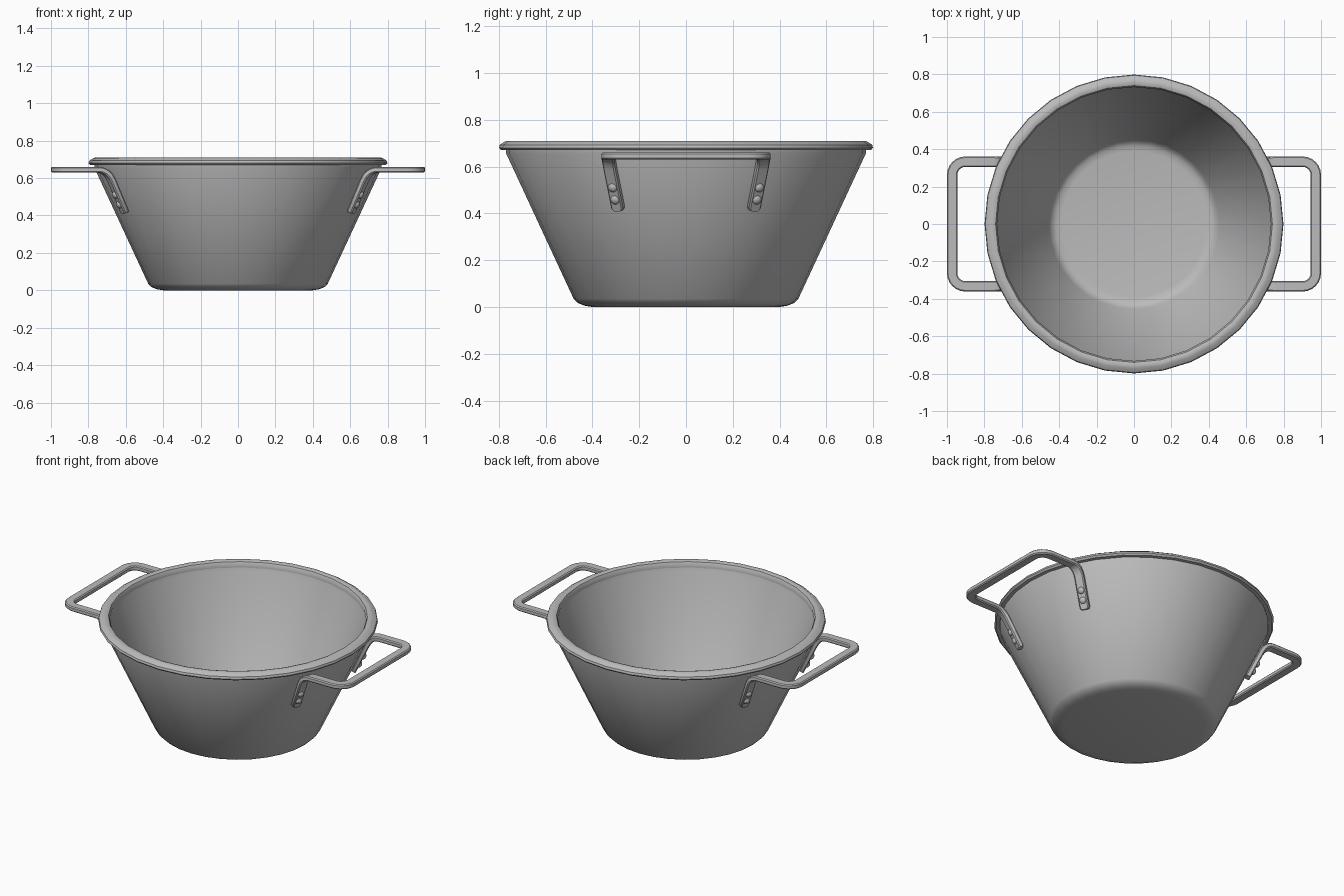
import bpy, bmesh, math
from mathutils import Vector, Matrix

cube = bpy.data.objects.get("Cube")
if cube:
    bpy.data.objects.remove(cube, do_unlink=True)

steel = bpy.data.materials.new("brushed_grey_metal")
steel.use_nodes = True
GREY = (0.5, 0.5, 0.5, 1)
steel.diffuse_color = GREY
steel.node_tree.nodes["Principled BSDF"].inputs["Base Color"].default_value = GREY

SLOPE = 0.464                    # wall radius gained per unit of height
LEG_ANGLE = math.radians(25.5)   # where the handle legs sit around the bowl


def finish(bm, name, angle=35):
    bmesh.ops.recalc_face_normals(bm, faces=bm.faces)
    mesh = bpy.data.meshes.new(name)
    bm.to_mesh(mesh)
    bm.free()
    mesh.materials.append(steel)
    obj = bpy.data.objects.new(name, mesh)
    bpy.context.collection.objects.link(obj)
    bpy.ops.object.select_all(action='DESELECT')
    obj.select_set(True)
    bpy.context.view_layer.objects.active = obj
    bpy.ops.object.shade_smooth_by_angle(angle=math.radians(angle))
    return obj


def lathe(name, profile, closed=False, steps=32):
    bm = bmesh.new()
    verts = [bm.verts.new((r, 0, z)) for r, z in profile]
    edges = [bm.edges.new(pair) for pair in zip(verts, verts[1:])]
    if closed:
        edges.append(bm.edges.new((verts[-1], verts[0])))
    bmesh.ops.spin(bm, geom=verts + edges, cent=(0, 0, 0), axis=(0, 0, 1),
                   angle=math.tau, steps=steps)
    bmesh.ops.remove_doubles(bm, verts=bm.verts, dist=1e-4)
    return finish(bm, name)


def on_wall(z, lift, side=1):
    """Point lifted off the sloping wall at a handle leg, and the wall normal."""
    r = 0.48 + (z - 0.035) * SLOPE
    c, s = math.cos(LEG_ANGLE), math.sin(LEG_ANGLE) * side
    normal = Vector((c, s, -SLOPE)).normalized()
    return Vector((r * c, r * s, z)) + normal * lift, normal


# Bowl: outer wall, turned edge and inner wall
lathe("bowl", [(0, 0), (0.40, 0), (0.435, 0.006), (0.462, 0.017), (0.48, 0.035),
               (0.768, 0.655), (0.768, 0.685), (0.735, 0.685), (0.728, 0.655),
               (0.455, 0.06), (0.44, 0.038), (0.42, 0.026), (0.39, 0.021), (0, 0.021)])

# Rolled rim
lathe("rim", [(0.765, 0.67), (0.79, 0.67), (0.799, 0.68), (0.795, 0.693),
              (0.772, 0.708), (0.755, 0.71), (0.74, 0.705), (0.732, 0.69),
              (0.732, 0.67)], closed=True)


# Handle: flat bar swept around a loop, with both legs folded down the wall
def handle(name, turn):
    up = Vector((0, 0, 1))
    half = []
    for i in range(7):
        a = math.radians(15 * i)
        half.append((Vector((0.902 + 0.07 * math.cos(a),
                             0.263 + 0.07 * math.sin(a), 0.645)), up))
    leg_top, wall_normal = on_wall(0.595, 0.012)
    start = Vector((0.755, 0.333, 0.645))
    corner = Vector((0.703, 0.333, 0.645))
    for i in range(6):
        t = i / 5
        p = start * (1 - t) ** 2 + corner * 2 * t * (1 - t) + leg_top * t * t
        half.append((p, up.lerp(-wall_normal, t).normalized()))
    half.append((on_wall(0.43, 0.012)[0], -wall_normal))
    half.append((on_wall(0.42, 0.012)[0], -wall_normal))

    flip = Vector((1, -1, 1))
    path = [(p * flip, n * flip) for p, n in reversed(half)] + half
    bm = bmesh.new()
    rings = []
    last = len(path) - 1
    for i, (p, n) in enumerate(path):
        tangent = (path[min(i + 1, last)][0] - path[max(i - 1, 0)][0]).normalized()
        across = tangent.cross(n).normalized()
        normal = across.cross(tangent)
        w = 0.021 if i in (0, last) else 0.028
        h, c = 0.015, 0.006
        section = [(w, h - c), (w - c, h), (c - w, h), (-w, h - c),
                   (-w, c - h), (c - w, -h), (w - c, -h), (w, c - h)]
        rings.append([bm.verts.new(p + across * u + normal * v) for u, v in section])
    for a, b in zip(rings, rings[1:]):
        for k in range(8):
            j = (k + 1) % 8
            bm.faces.new((a[k], a[j], b[j], b[k]))
    bm.faces.new(rings[0])
    bm.faces.new(rings[-1])
    bm.transform(Matrix.Rotation(turn, 4, 'Z'))
    finish(bm, name)


# Rivet: low dome standing on a handle leg
def rivet(name, z, side, turn):
    bm = bmesh.new()
    bmesh.ops.create_uvsphere(bm, u_segments=16, v_segments=10, radius=1)
    p, n = on_wall(z, 0.026, side)
    bm.transform(Matrix.Rotation(turn, 4, 'Z') @ Matrix.Translation(p)
                 @ n.to_track_quat('Z', 'Y').to_matrix().to_4x4()
                 @ Matrix.Diagonal((0.02, 0.02, 0.013, 1)))
    finish(bm, name, 60)


for label, turn in (("left", 0), ("right", math.pi)):
    handle(label + "_handle", turn)
    for side, end in ((1, "a"), (-1, "b")):
        rivet(f"{label}_upper_rivet_{end}", 0.52, side, turn)
        rivet(f"{label}_lower_rivet_{end}", 0.468, side, turn)
